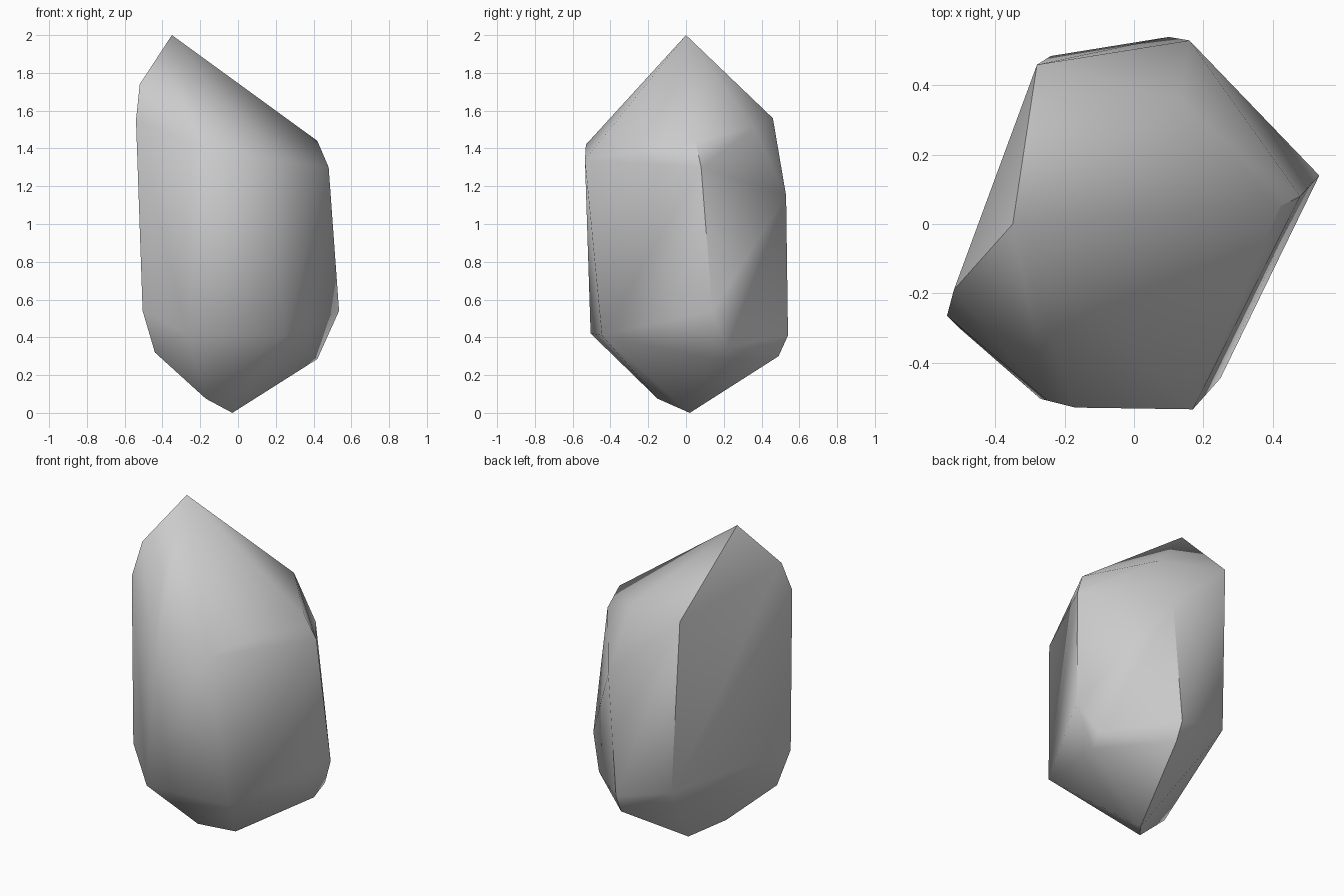
import bpy
import bmesh
import math

cube = bpy.data.objects.get("Cube")
if cube:
    bpy.data.objects.remove(cube, do_unlink=True)


def make_material(name, colour):
    material = bpy.data.materials.new(name)
    material.use_nodes = True
    material.diffuse_color = colour
    shader = material.node_tree.nodes["Principled BSDF"]
    shader.inputs["Base Color"].default_value = colour
    shader.inputs["Roughness"].default_value = 0.8
    return material


def make_hull(name, points, material):
    """Wrap the corner points in a faceted convex stone."""
    mesh = bpy.data.meshes.new(name)
    bm = bmesh.new()
    for point in points:
        bm.verts.new(point)
    result = bmesh.ops.convex_hull(bm, input=bm.verts[:])
    spare = {e for key in ("geom_interior", "geom_unused") for e in result[key]
             if isinstance(e, bmesh.types.BMVert) and e.is_valid}
    bmesh.ops.delete(bm, geom=list(spare), context="VERTS")
    bmesh.ops.recalc_face_normals(bm, faces=bm.faces[:])
    bm.to_mesh(mesh)
    bm.free()
    mesh.materials.append(material)
    obj = bpy.data.objects.new(name, mesh)
    bpy.context.scene.collection.objects.link(obj)
    return obj


# Pointed ends, the upper one leaning to the side
tips = [(-0.35, 0, 2), (-0.03, 0.02, 0), (-0.17, -0.15, 0.075)]

# Shoulder corners under the upper point
shoulder = [
    (-0.52, -0.19, 1.74), (-0.54, -0.265, 1.55),
    (-0.25, -0.51, 1.43), (-0.17, -0.53, 1.42), (0.17, -0.535, 1.34),
    (0.42, 0.05, 1.44), (0.48, 0.08, 1.3),
    (0.13, 0.36, 1.51), (0.16, 0.53, 1.15), (-0.28, 0.46, 1.56),
]

# Lower corners where the sides turn in towards the base
base = [
    (-0.505, -0.3, 0.54), (-0.44, -0.26, 0.32),
    (-0.27, -0.505, 0.42), (0.25, -0.445, 0.41),
    (0.535, 0.14, 0.54), (0.44, 0.22, 0.35), (0.42, 0.14, 0.285),
    (0.1, 0.54, 0.41), (0.1, 0.49, 0.3), (-0.24, 0.485, 0.5),
]

stone_grey = make_material("stone grey", (0.6, 0.6, 0.6, 1))
crystal = make_hull("crystal_stone", tips + shoulder + base, stone_grey)

# Soft facets, with the steepest edges kept crisp
bpy.ops.object.select_all(action="DESELECT")
crystal.select_set(True)
bpy.context.view_layer.objects.active = crystal
bpy.ops.object.shade_smooth_by_angle(angle=math.radians(50))
